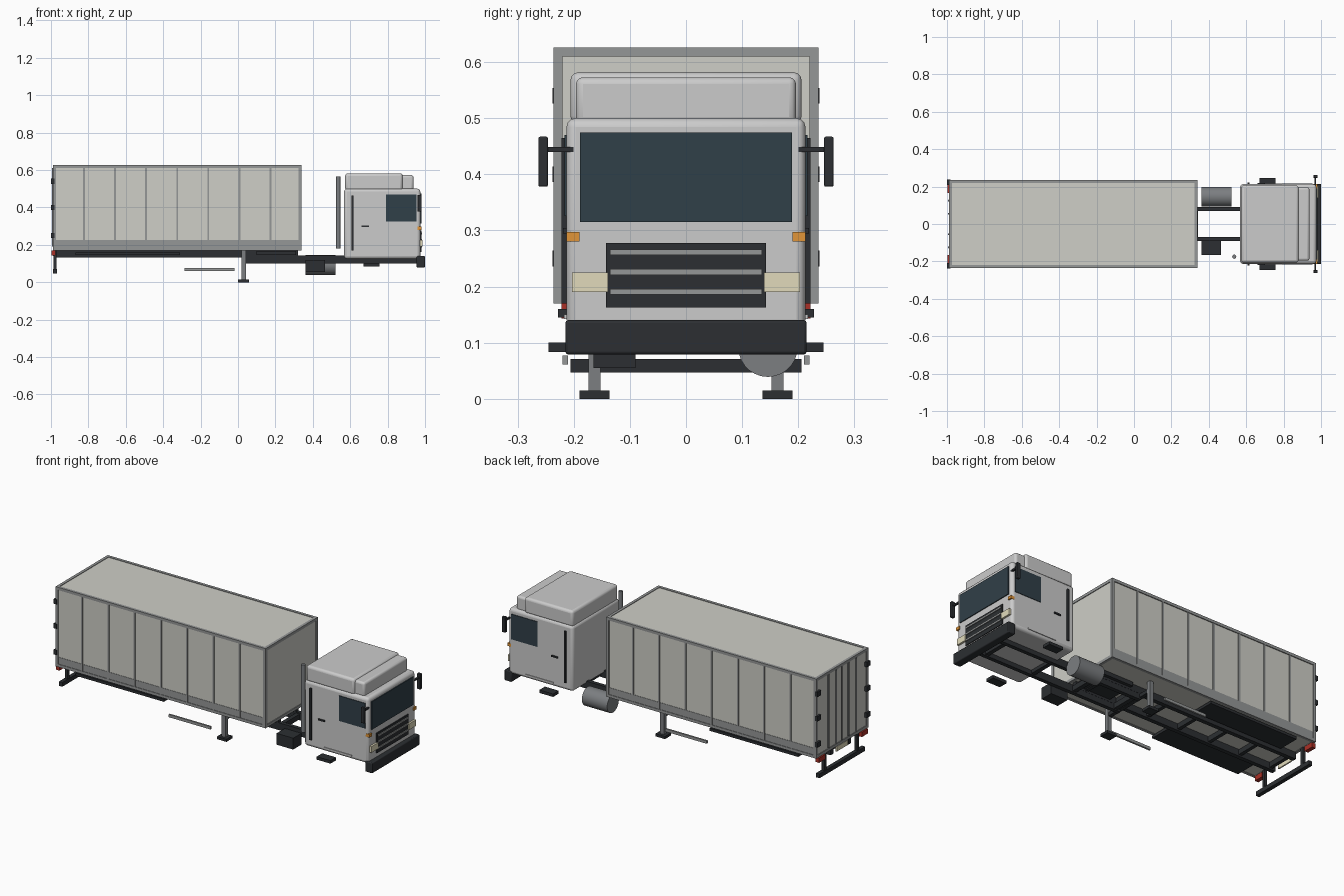
import bpy, math
from mathutils import Vector

if "Cube" in bpy.data.objects:
    bpy.data.objects.remove(bpy.data.objects["Cube"])


def mat(name, r, g, b):
    m = bpy.data.materials.new(name)
    m.diffuse_color = (r, g, b, 1)
    m.use_nodes = True
    m.node_tree.nodes["Principled BSDF"].inputs["Base Color"].default_value = m.diffuse_color
    return m


DARK = mat("dark", 0.025, 0.028, 0.032)
GLASS = mat("glass", 0.03, 0.05, 0.065)
PANEL = mat("panel", 0.62, 0.62, 0.57)
FRAME = mat("frame_grey", 0.3, 0.31, 0.31)
STEEL = mat("steel", 0.2, 0.21, 0.22)
LAMP = mat("lamp", 0.75, 0.7, 0.5)
AMBER = mat("amber", 0.75, 0.3, 0.04)
RED = mat("red", 0.4, 0.03, 0.02)


def finish(o, name, m, bevel=0, seg=1):
    o.name = name
    if m:
        o.data.materials.append(m)
    if bevel:
        b = o.modifiers.new("bevel", "BEVEL")
        b.width, b.segments = bevel, seg
        bpy.ops.object.shade_smooth_by_angle(angle=math.radians(35))
    return o


def box(name, x, y, z, m=None, bevel=0, seg=1):
    """Box given by its min/max along each axis."""
    bpy.ops.mesh.primitive_cube_add(size=1)
    o = bpy.context.object
    for v in o.data.vertices:
        v.co = Vector([(a + b) / 2 + c * abs(b - a) for (a, b), c in zip((x, y, z), v.co)])
    return finish(o, name, m, bevel, seg)


def pair(name, x, y, z, m=None, bevel=0, seg=1):
    """Two boxes mirrored across y = 0."""
    box(name + "_left", x, y, z, m, bevel, seg)
    box(name + "_right", x, (-y[1], -y[0]), z, m, bevel, seg)


def rod(name, loc, r, depth, m, axis="Z", sides=24):
    rot = {"Z": (0, 0, 0), "X": (0, math.pi / 2, 0), "Y": (math.pi / 2, 0, 0)}[axis]
    bpy.ops.mesh.primitive_cylinder_add(vertices=sides, radius=r, depth=depth, location=loc, rotation=rot)
    bpy.ops.object.shade_smooth_by_angle(angle=math.radians(35))
    return finish(bpy.context.object, name, m)


# cargo box and its edge frame
X0, X1, W, Z0, Z1, T = -0.99, 0.34, 0.236, 0.17, 0.626, 0.016
box("cargo_box", (X0 + 0.004, X1 - 0.004), (-0.231, 0.231), (Z0 + 0.002, Z1 - 0.003), PANEL)
for i, z in enumerate(((Z0, Z0 + T), (Z1 - T, Z1))):
    pair(f"cargo_side_rail_{i}", (X0, X1), (W - T, W), z, FRAME)
    for n, x in (("rear", (X0, X0 + T)), ("front", (X1 - T, X1))):
        box(f"cargo_{n}_rail_{i}", x, (-W + T, W - T), z, FRAME)
for n, x in (("rear", (X0, X0 + T)), ("front", (X1 - T, X1))):
    pair(f"cargo_{n}_post", x, (W - T, W), (Z0 + T, Z1 - T), FRAME)

# side ribs and kick strips
for k in range(1, 8):
    x = X0 + k * (X1 - X0) / 8
    pair(f"side_rib_{k}", (x - 0.005, x + 0.005), (0.229, 0.235), (Z0 + T, Z1 - T), FRAME)
pair("kick_strip", (X0 + T, X1 - T), (0.229, 0.233), (Z0 + T, 0.225), FRAME)

# rear doors: seam, lock rods, hinges
box("door_seam", (-0.989, -0.98), (-0.003, 0.003), (Z0 + T, Z1 - T), DARK)
for i, y in enumerate((0.055, 0.125)):
    for s in (-1, 1):
        rod(f"lock_rod_{i}_{s}", (-0.99, s * y, 0.4), 0.005, 0.42, STEEL, sides=12)
for i, z in enumerate((0.25, 0.4, 0.54)):
    pair(f"door_hinge_{i}", (-1.0, -0.982), (0.208, 0.238), (z - 0.014, z + 0.014), DARK)

# trailer underframe
pair("trailer_rail", (-0.98, 0.32), (0.068, 0.092), (0.132, 0.17), DARK)
for k in range(7):
    x = -0.95 + k * 0.2
    box(f"trailer_crossmember_{k}", (x - 0.01, x + 0.01), (-0.07, 0.07), (0.14, 0.168), DARK)
pair("mudguard", (-0.87, -0.31), (0.105, 0.228), (0.145, 0.16), DARK)
box("coupling_plate", (0.1, 0.31), (-0.11, 0.11), (0.145, 0.168), DARK)

# landing legs
pair("landing_leg", (0.018, 0.042), (0.152, 0.174), (0.012, 0.17), STEEL)
pair("landing_foot", (0.0, 0.06), (0.136, 0.19), (0, 0.015), DARK)
box("landing_crossbar", (0.02, 0.04), (-0.16, 0.16), (0.11, 0.13), DARK)

# side guard rails
pair("side_guard", (-0.285, -0.02), (0.21, 0.22), (0.061, 0.077), FRAME)

# rear underrun bar, lamps and plate
box("underrun_bar", (-0.99, -0.968), (-0.206, 0.206), (0.047, 0.071), DARK)
pair("underrun_post", (-0.986, -0.97), (0.14, 0.158), (0.06, 0.17), DARK)
pair("tail_lamp", (-0.998, -0.975), (0.165, 0.222), (0.143, 0.17), RED)
box("rear_plate", (-0.99, -0.982), (-0.05, 0.05), (0.14, 0.168), LAMP)

# tractor chassis
pair("tractor_rail", (0.03, 0.97), (0.069, 0.091), (0.1, 0.142), DARK)
for k, x in enumerate((0.06, 0.33, 0.6, 0.9)):
    box(f"tractor_crossmember_{k}", (x - 0.012, x + 0.012), (-0.07, 0.07), (0.106, 0.136), DARK)
rod("fuel_tank", (0.44, 0.146, 0.092), 0.053, 0.16, STEEL, "X", 28)
box("battery_box", (0.36, 0.465), (-0.165, -0.09), (0.055, 0.12), DARK)
rod("exhaust_stack", (0.536, -0.175, 0.373), 0.011, 0.385, STEEL)

# cab body and roof fairing
box("cab_body", (0.567, 0.975), (-0.213, 0.213), (0.125, 0.5), None, 0.016, 3)
box("roof_fairing", (0.573, 0.88), (-0.206, 0.206), (0.49, 0.582), None, 0.014, 3)
box("roof_fairing_nose", (0.86, 0.938), (-0.196, 0.196), (0.49, 0.573), None, 0.012, 3)

# windows and door trim
box("windscreen", (0.965, 0.98), (-0.189, 0.189), (0.315, 0.475), GLASS)
pair("side_window", (0.79, 0.955), (0.205, 0.2165), (0.326, 0.47), GLASS)
pair("cab_side_strip", (0.606, 0.618), (0.21, 0.222), (0.17, 0.465), DARK)
pair("sill_trim", (0.69, 0.87), (0.21, 0.217), (0.142, 0.15))
pair("door_handle", (0.66, 0.7), (0.21, 0.219), (0.295, 0.304), DARK)

# grille, lamps, bumper
box("grille", (0.965, 0.98), (-0.143, 0.143), (0.163, 0.278), DARK)
for i, z in enumerate((0.191, 0.226, 0.261)):
    box(f"grille_bar_{i}", (0.975, 0.985), (-0.135, 0.135), (z - 0.005, z + 0.005), FRAME)
pair("headlamp", (0.965, 0.986), (0.139, 0.203), (0.19, 0.225), LAMP)
pair("indicator", (0.955, 0.982), (0.19, 0.213), (0.28, 0.297), AMBER)
box("front_bumper", (0.955, 1.0), (-0.215, 0.215), (0.079, 0.14), DARK, 0.005, 2)

# mirrors and steps
pair("mirror", (0.96, 0.982), (0.246, 0.263), (0.378, 0.467), DARK, 0.003, 2)
pair("mirror_arm", (0.964, 0.974), (0.2, 0.248), (0.44, 0.449), DARK)
pair("cab_step", (0.67, 0.757), (0.195, 0.245), (0.083, 0.1), DARK)
